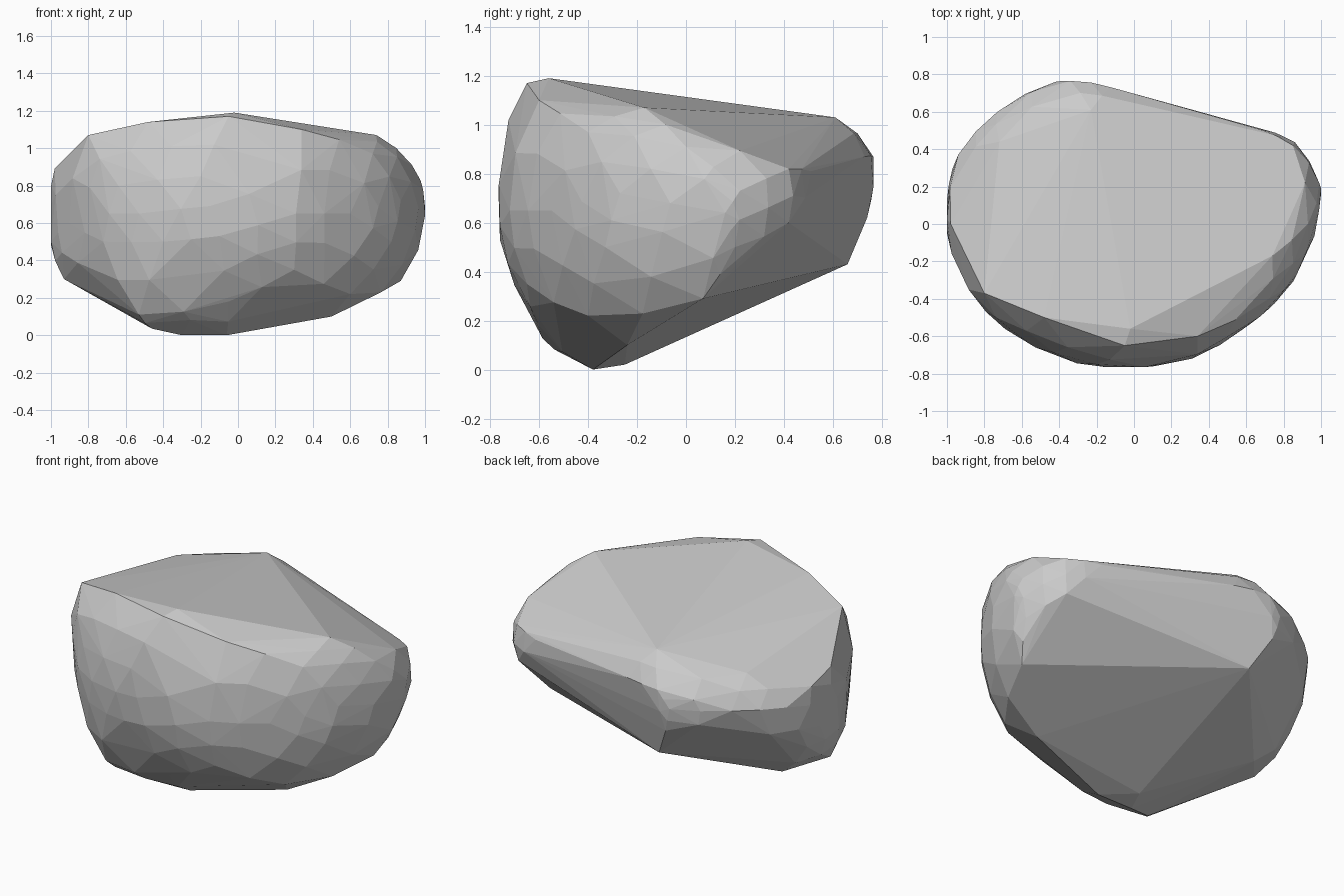
import bpy, bmesh

if "Cube" in bpy.data.objects:
    bpy.data.objects.remove(bpy.data.objects["Cube"])

# Key corners of the boulder, grouped by region; the faceted skin is their hull
top_slab = [(-.02, -.56, 1.19), (-.05, -.65, 1.17), (.34, -.6, 1.1), (.74, -.17, 1.07),
            (-.23, .61, 1.03), (-.8, -.37, 1.07), (-.48, -.5, 1.14), (.72, -.4, .97),
            (-.72, .44, .95)]
left_side = [(-.98, 0, .89), (-1, .05, .7), (-1, -.05, .5), (-.93, -.07, .3),
             (-.75, .14, .24), (-.94, .37, .77), (-.9, -.29, .6), (-.73, .6, .78),
             (-.96, .2, .47)]
right_side = [(.93, 0, .91), (1, .16, .64), (.99, .22, .73), (.95, .2, .5), (.87, .07, .29),
              (.87, -.27, .72), (.82, -.33, .5), (.85, .42, .82), (.84, .42, .6)]
back_end = [(.66, .51, .81), (-.12, .73, .87), (-.34, .765, .87), (-.42, .76, .77),
            (-.38, .74, .62), (-.28, .66, .43)]
front_face = [(-.1, -.76, .53), (-.2, -.75, .85), (.31, -.72, .65), (.6, -.55, .65),
              (-.4, -.7, .5), (-.64, -.58, .8), (-.72, -.52, .5), (.3, -.65, .35)]
underside = [(-.3, -.38, 0), (-.06, -.38, 0), (-.25, -.25, .02), (.5, -.24, .1),
             (-.53, -.52, .11), (-.05, -.6, .18), (.6, -.4, .22), (-.46, -.43, .035)]


def wrap(points):
    """Convex hull of the points, as a clean bmesh."""
    bm = bmesh.new()
    for p in points:
        bm.verts.new(p)
    bmesh.ops.convex_hull(bm, input=bm.verts[:])
    bmesh.ops.delete(bm, geom=[v for v in bm.verts if not v.link_faces], context='VERTS')
    bmesh.ops.recalc_face_normals(bm, faces=bm.faces[:])
    bm.normal_update()
    return bm


points = top_slab + left_side + right_side + back_end + front_face + underside
bm = wrap(points)

# Extra facets: bulge the edge midpoints on the rounded sides, keep the flat cuts flat
for e in bm.edges:
    a, b = e.verts
    out = (e.link_faces[0].normal + e.link_faces[1].normal).normalized()
    length = e.calc_length()
    flat_cut = any(f.normal.z > .85 or f.normal.z < -.8 or
                   (f.normal.y > .2 and f.calc_area() > .12) for f in e.link_faces)
    if length < .6 and not flat_cut:
        sag = (b.co - a.co).dot(b.normal - a.normal) / 8
        mid = (a.co + b.co) / 2 + out * min(max(sag, 0), .04)
        points.append((max(-1, min(1, mid.x)), max(-.765, min(.765, mid.y)), mid.z))
bm.free()
bm = wrap(points)

# Flat-shaded boulder
mesh = bpy.data.meshes.new("boulder")
bm.to_mesh(mesh)
bm.free()
boulder = bpy.data.objects.new("boulder", mesh)
bpy.context.collection.objects.link(boulder)
